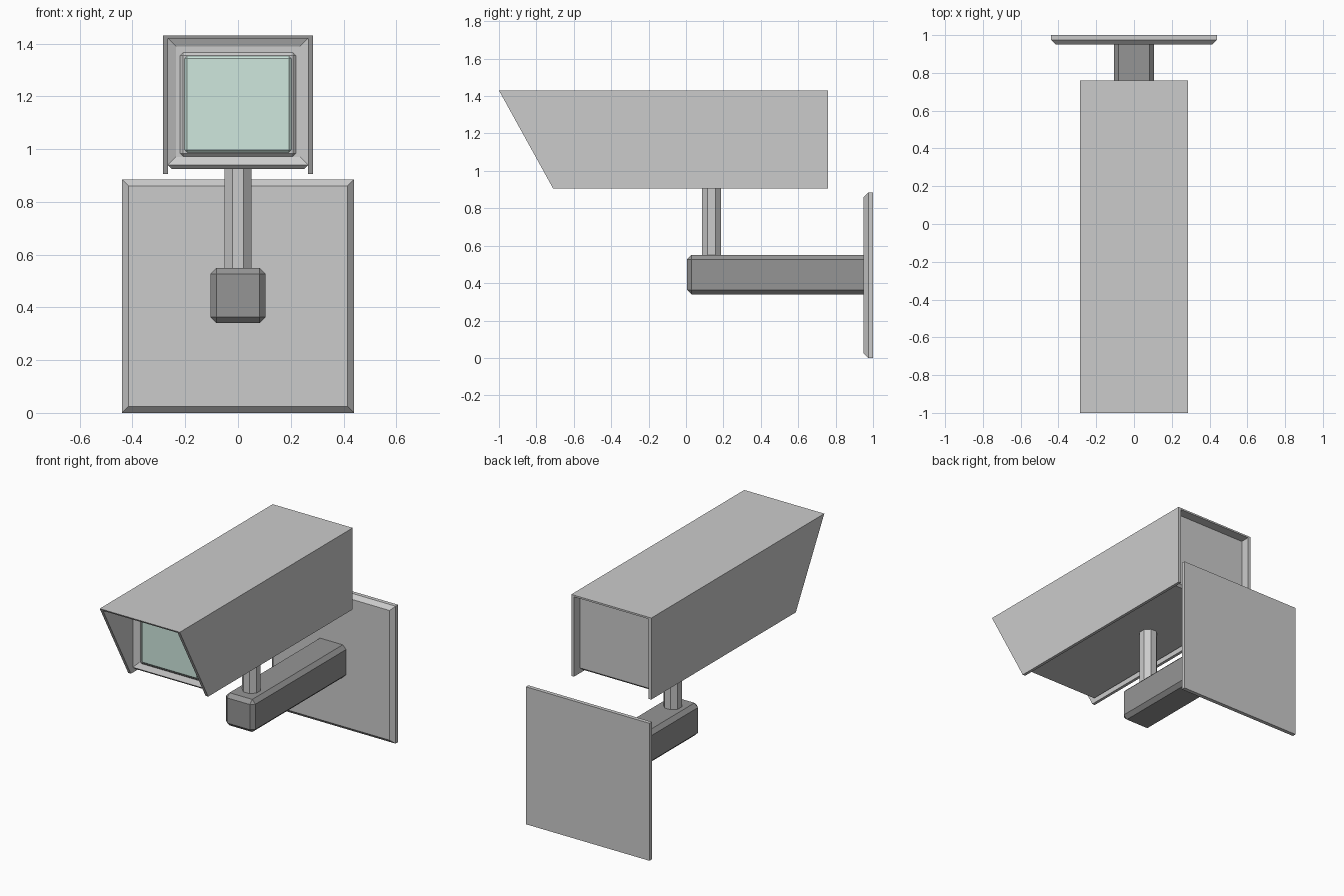
import bpy, bmesh, math
from mathutils import Matrix

if "Cube" in bpy.data.objects:
    bpy.data.objects.remove(bpy.data.objects["Cube"])


def finish(bm, name, color=None):
    bmesh.ops.recalc_face_normals(bm, faces=bm.faces)
    mesh = bpy.data.meshes.new(name)
    bm.to_mesh(mesh)
    bm.free()
    obj = bpy.data.objects.new(name, mesh)
    bpy.context.collection.objects.link(obj)
    if color:
        mat = bpy.data.materials.new(name + "_material")
        mat.diffuse_color = (*color, 1)
        mat.use_nodes = True
        mat.node_tree.nodes["Principled BSDF"].inputs["Base Color"].default_value = mat.diffuse_color
        mesh.materials.append(mat)
    return obj


def box(x, y, z):
    """Box in a new bmesh from (min, max) ranges."""
    bm = bmesh.new()
    ranges = (x, y, z)
    size = [b - a for a, b in ranges]
    mid = [(a + b) / 2 for a, b in ranges]
    bmesh.ops.create_cube(bm, size=1, matrix=Matrix.Translation(mid) @ Matrix.Diagonal((*size, 1)))
    return bm


def chamfer(bm, edges, width, segments=1):
    bmesh.ops.bevel(bm, geom=list(edges), offset=width, segments=segments,
                    profile=0.5, affect='EDGES')


def front_face(bm):
    bm.faces.ensure_lookup_table()
    return min(bm.faces, key=lambda f: f.calc_center_median().y)


# Wall plate, chamfered on the front only
bm = box((-0.44, 0.44), (0.95, 1.0), (0, 0.885))
chamfer(bm, front_face(bm).edges, 0.025)
finish(bm, "wall_plate")

# Horizontal arm with chamfered edges
bm = box((-0.105, 0.105), (0.005, 0.975), (0.34, 0.55))
chamfer(bm, bm.edges, 0.024)
finish(bm, "arm", (0.3, 0.3, 0.3))

# Octagonal post
bm = bmesh.new()
r = 0.051 / math.cos(math.pi / 8)
bmesh.ops.create_cone(bm, cap_ends=True, segments=8, radius1=r, radius2=r, depth=0.4,
                      matrix=Matrix.Translation((0, 0.136, 0.735)) @ Matrix.Rotation(math.pi / 8, 4, 'Z'))
finish(bm, "post")

# Camera body with chamfered lower edges and a sloping recess around the window
bm = box((-0.266, 0.266), (-0.69, 0.70), (0.925, 1.42))
low = [e for e in bm.edges if all(v.co.z < 1 for v in e.verts)]
chamfer(bm, low, 0.014)
face = front_face(bm)
bmesh.ops.inset_region(bm, faces=[face], thickness=0.045, depth=-0.015)
finish(bm, "camera_body")

# Window frame and glass
def panel(name, half, y0, y1, z, width, color=None):
    bm = box((-half, half), (y0, y1), z)
    chamfer(bm, [e for e in bm.edges if any(v.co.y < (y0 + y1) / 2 for v in e.verts)], width)
    finish(bm, name, color)

panel("window_frame", 0.22, -0.69, -0.6, (0.972, 1.366), 0.012)
panel("window_glass", 0.202, -0.70, -0.6, (0.987, 1.352), 0.009, (0.62, 0.8, 0.73))

# Sun hood: upside-down channel with a slanted front
def front_y(z):
    return -1.0 + (1.43 - z) * 0.29 / 0.525

profile = [(-0.285, 0.905), (-0.285, 1.43), (0.285, 1.43), (0.285, 0.905),
           (0.266, 0.905), (0.266, 1.419), (-0.266, 1.419), (-0.266, 0.905)]
bm = bmesh.new()
front = [bm.verts.new((x, front_y(z), z)) for x, z in profile]
back = [bm.verts.new((x, 0.76, z)) for x, z in profile]
n = len(profile)
for i in range(n):
    j = (i + 1) % n
    bm.faces.new((front[i], front[j], back[j], back[i]))
for ring in (front, back):
    for ids in ((0, 1, 6, 7), (1, 2, 5, 6), (2, 3, 4, 5)):
        bm.faces.new([ring[i] for i in ids])
finish(bm, "sun_hood")
